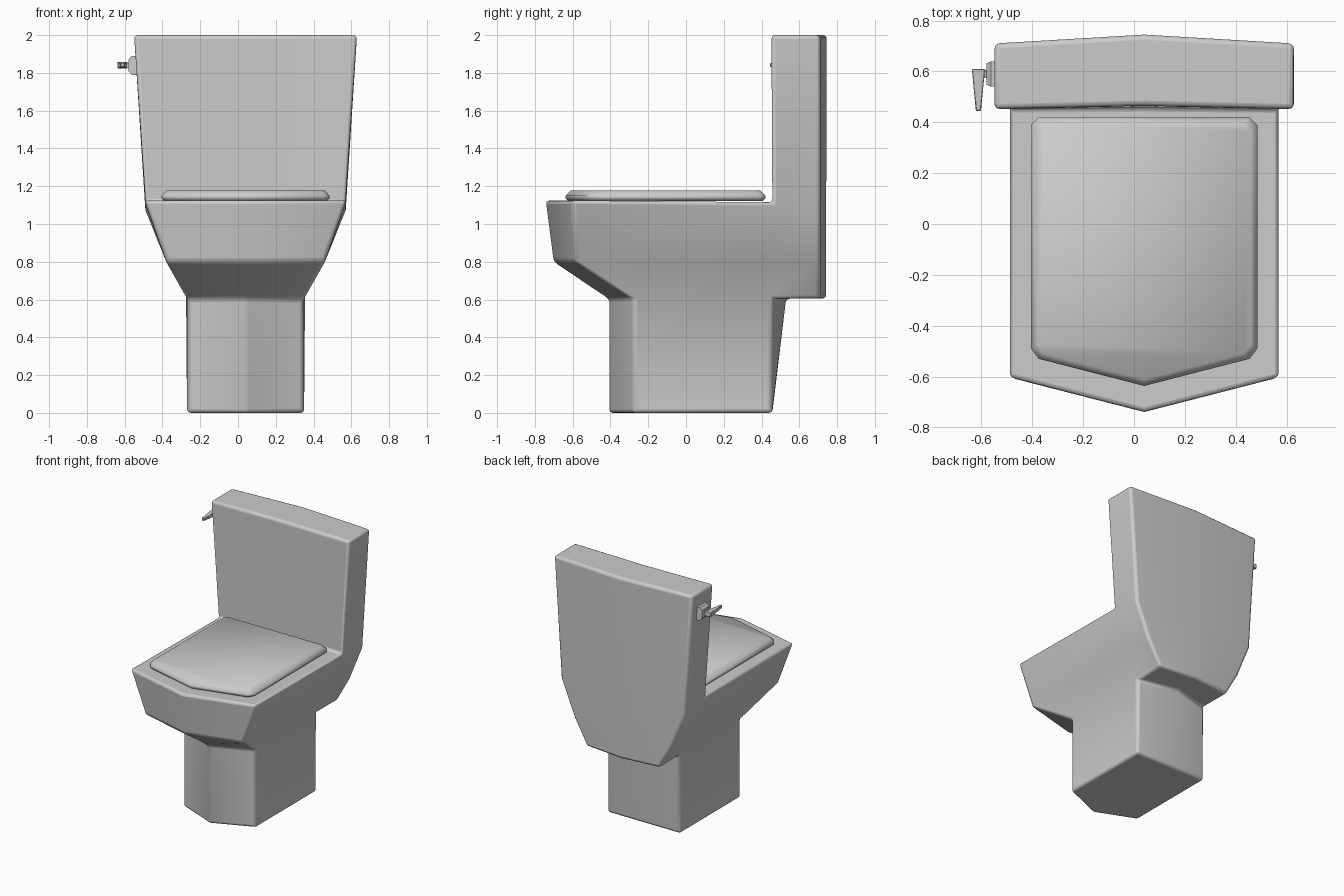
import bpy, bmesh

if "Cube" in bpy.data.objects:
    bpy.data.objects.remove(bpy.data.objects["Cube"])

CX = 0.04  # symmetry plane of the body


def make_object(name, verts, faces, loc=(0, 0, 0), mirror=False, bevel=0.0, segments=3, angle=0.7):
    bm = bmesh.new()
    vs = [bm.verts.new(v) for v in verts]
    for f in faces:
        bm.faces.new([vs[i] for i in f])
    bmesh.ops.recalc_face_normals(bm, faces=bm.faces)
    me = bpy.data.meshes.new(name)
    bm.to_mesh(me)
    bm.free()
    ob = bpy.data.objects.new(name, me)
    bpy.context.collection.objects.link(ob)
    ob.location = loc
    if mirror:
        m = ob.modifiers.new("mirror", 'MIRROR')
        m.use_clip = True
    if bevel:
        b = ob.modifiers.new("bevel", 'BEVEL')
        b.width = bevel
        b.segments = segments
        b.limit_method = 'ANGLE'
        b.angle_limit = 0.54
    bpy.ops.object.select_all(action='DESELECT')
    ob.select_set(True)
    bpy.context.view_layer.objects.active = ob
    bpy.ops.object.shade_smooth_by_angle(angle=angle)
    return ob


def loft(rings):
    n = len(rings[0])
    verts = [p for r in rings for p in r]
    faces = [[k * n + i, k * n + (i + 1) % n, (k + 1) * n + (i + 1) % n, (k + 1) * n + i]
             for k in range(len(rings) - 1) for i in range(n)]
    faces += [list(range(n)), list(range(len(verts) - n, len(verts)))]
    return verts, faces


# Pedestal, bowl and tank: one right half, mirrored
pts = {
    'C0': (0, -.41, 0), 'F0': (.31, -.28, 0), 'M0': (.31, .457, 0), 'P0': (0, .457, 0),
    'C1': (0, -.41, .605), 'F1': (.31, -.28, .605), 'M1': (.31, .457, .605), 'P1': (0, .53, .605),
    'B1': (.31, .71, .605), 'K1': (0, .742, .605),
    'C2': (0, -.70, .80), 'F2': (.42, -.59, .80), 'M2': (.42, .457, .80),
    'B2': (.42, .71, .80), 'K2': (0, .742, .80),
    'C3': (0, -.742, 1.125), 'F3': (.535, -.605, 1.125), 'M3': (.535, .457, 1.115),
    'B3': (.53, .71, 1.07), 'K3': (0, .742, 1.07), 'J3': (0, .462, 1.115),
    'M4': (.59, .452, 2), 'B4': (.59, .71, 2), 'K4': (0, .745, 2), 'J4': (0, .465, 2),
}
quads = [
    'C0 F0 M0 P0', 'C0 F0 F1 C1', 'F0 M0 M1 F1', 'M0 P0 P1 M1',      # pedestal
    'M1 B1 K1 P1',                                                  # tank underside
    'C1 F1 F2 C2', 'F1 M1 M2 F2', 'M1 B1 B2 M2', 'B1 K1 K2 B2',
    'C2 F2 F3 C3', 'F2 M2 M3 F3', 'M2 B2 B3 M3', 'B2 K2 K3 B3',
    'C3 F3 M3 J3',                                                  # rim
    'M3 B3 B4 M4', 'B3 K3 K4 B4', 'J3 M3 M4 J4', 'J4 M4 B4 K4',     # tank
]
names = list(pts)
make_object("toilet_body", list(pts.values()), [[names.index(k) for k in q.split()] for q in quads],
            (CX, 0, 0), mirror=True, bevel=0.02, angle=0.8)

# Seat lid: chamfered outline lofted through bevelled levels
half = [(.415, -.53), (.445, -.49), (.445, .39), (.415, .42)]
outline = [(0, -.637)] + half + [(-x, y) for x, y in reversed(half)]
mid_y = -.11


def lid_ring(inset, z):
    sx, sy = 1 - inset / .445, 1 - inset / .53
    return [(x * sx, mid_y + (y - mid_y) * sy, z) for x, y in outline]


v, f = loft([lid_ring(.015, 1.122), lid_ring(0, 1.135), lid_ring(0, 1.15), lid_ring(.026, 1.177)])
make_object("seat_lid", v, f, (CX, 0, 0), angle=0.9)


# Flush handle: stepped mount lofted along -x, then a tapered lever
def x_ring(x, hy, hz):
    return [(x, .59 + a * hy, 1.84 + b * hz) for a, b in ((-1, -1), (1, -1), (1, 1), (-1, 1))]


v, f = loft([x_ring(-.52, .05, .05), x_ring(-.563, .05, .05), x_ring(-.58, .042, .03),
             x_ring(-.58, .015, .013), x_ring(-.60, .015, .013)])
make_object("handle_mount", v, f, angle=0.5)


def y_ring(y, hx, hz):
    return [(-.612 + a * hx, y, 1.841 + b * hz) for a, b in ((-1, -1), (1, -1), (1, 1), (-1, 1))]


v, f = loft([y_ring(.445, .01, .01), y_ring(.61, .026, .018)])
make_object("handle_lever", v, f, bevel=0.003, segments=1, angle=0.5)
